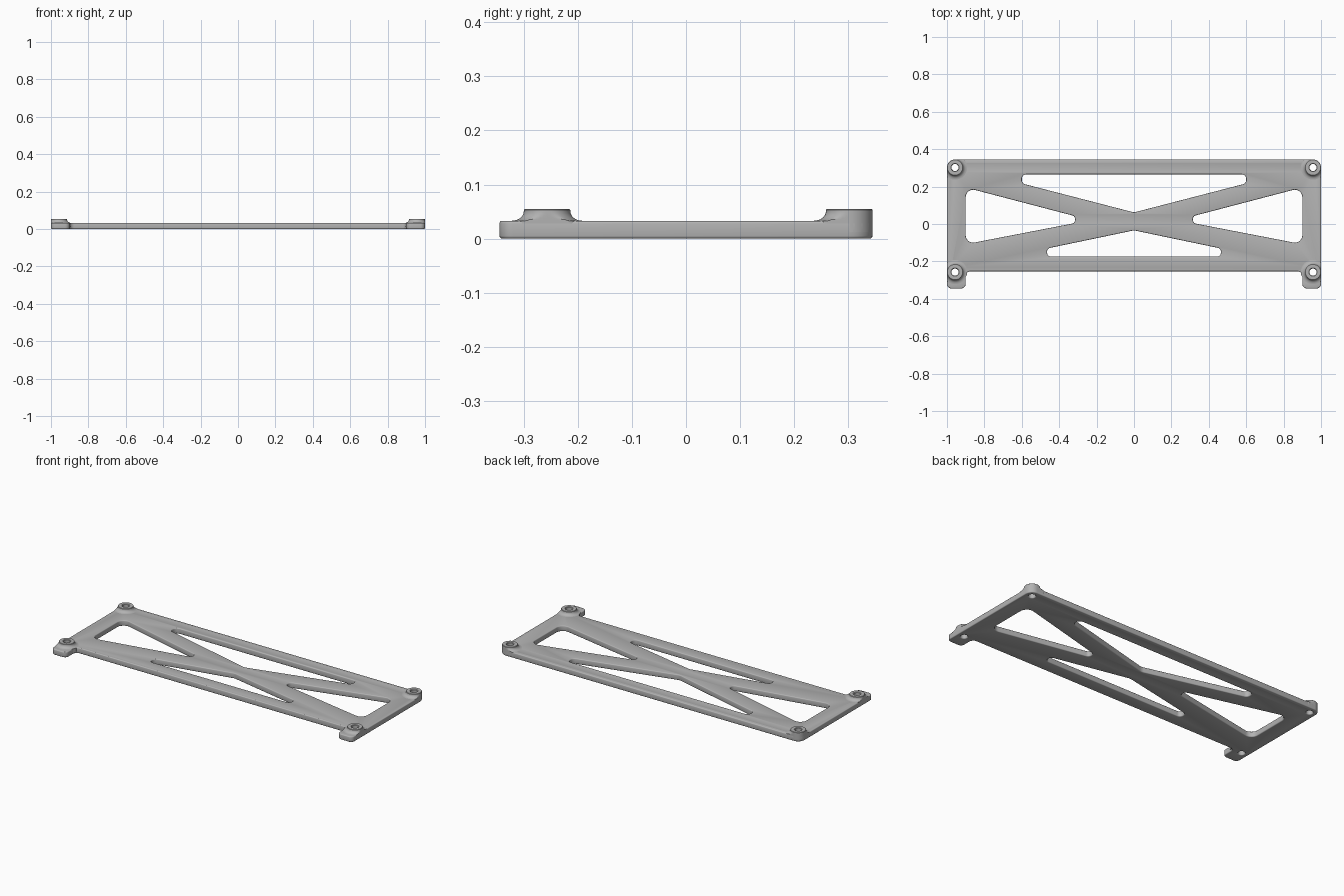
import bpy, bmesh, math
from mathutils import Vector

cube = bpy.data.objects.get("Cube")
if cube:
    bpy.data.objects.remove(cube, do_unlink=True)

THICK, EDGE, TOP = 0.033, 0.005, 0.055
HALF_Y = 0.345
BOSS_X, BOSS_R, FLARE, HOLE_R = 0.957, 0.043, 0.022, 0.019

grey = bpy.data.materials.new("grey plastic")
grey.use_nodes = True
colour = (0.45, 0.45, 0.45, 1)
grey.diffuse_color = colour
grey.node_tree.nodes["Principled BSDF"].inputs["Base Color"].default_value = colour


def finish(obj):
    """Give an object its material and smooth shading."""
    obj.data.materials.clear()
    obj.data.materials.append(grey)
    bpy.ops.object.select_all(action='DESELECT')
    obj.select_set(True)
    bpy.context.view_layer.objects.active = obj
    bpy.ops.object.shade_smooth_by_angle(angle=math.radians(35))


def rounded(corners, steps=8):
    """Replace each (x, y, radius) corner with an arc."""
    points = []
    for i, (x, y, r) in enumerate(corners):
        p = Vector((x, y))
        a = (Vector(corners[i - 1][:2]) - p).normalized()
        b = (Vector(corners[(i + 1) % len(corners)][:2]) - p).normalized()
        half = a.angle(b) / 2
        centre = p + (a + b).normalized() * (r / math.sin(half))
        start = p + a * (r / math.tan(half)) - centre
        end = p + b * (r / math.tan(half)) - centre
        sweep = start.angle_signed(end)
        for k in range(steps + 1):
            t = -sweep * k / steps
            points.append(centre + Vector((start.x * math.cos(t) - start.y * math.sin(t),
                                           start.x * math.sin(t) + start.y * math.cos(t))))
    return points


def mirrored(half):
    """Complete a symmetric outline from its +x half."""
    return half + [(-x, y, r) for x, y, r in reversed(half)]


def circle(x, y, r, n=32):
    return [Vector((x + r * math.cos(2 * math.pi * k / n),
                    y + r * math.sin(2 * math.pi * k / n))) for k in range(n)]


# Plate outline with front tabs, then the four bracing openings
outline = mirrored([(0.9, -0.253, 0.025), (0.9, -HALF_Y, 0.025),
                    (1, -HALF_Y, 0.025), (1, HALF_Y, BOSS_R)])
back_slot = mirrored([(0, 0.062, 0.05), (0.6, 0.217, 0.024), (0.6, 0.265, 0.024)])[1:]
front_slot = mirrored([(0, -0.034, 0.05), (0.465, -0.131, 0.022), (0.465, -0.174, 0.022)])[1:]
side_slot = [(0.315, 0.005, 0.021), (0.9, -0.108, 0.04),
             (0.9, 0.195, 0.04), (0.315, 0.042, 0.021)]
left_slot = [(-x, y, r) for x, y, r in side_slot]
loops = [rounded(c) for c in (outline, back_slot, front_slot, side_slot, left_slot)]

boss_spots = [(sx * BOSS_X, y) for sx in (-1, 1) for y in (-0.257, 0.302)]
loops += [circle(x, y, HOLE_R) for x, y in boss_spots]

# Plate: filled curve with softened edges
curve = bpy.data.curves.new("plate", 'CURVE')
curve.dimensions = '2D'
curve.fill_mode = 'BOTH'
curve.extrude = THICK / 2 - EDGE
curve.bevel_depth = EDGE
curve.bevel_resolution = 2
curve.offset = -EDGE
for pts in loops:
    spline = curve.splines.new('POLY')
    spline.points.add(len(pts) - 1)
    for p, q in zip(spline.points, pts):
        p.co = (q.x, q.y, 0, 1)
    spline.use_cyclic_u = True
source = bpy.data.objects.new("plate_curve", curve)
bpy.context.collection.objects.link(source)
graph = bpy.context.evaluated_depsgraph_get()
mesh = bpy.data.meshes.new_from_object(source.evaluated_get(graph))
bpy.data.objects.remove(source, do_unlink=True)
bm = bmesh.new()
bm.from_mesh(mesh)
bmesh.ops.translate(bm, vec=(0, 0, THICK / 2), verts=bm.verts)
bmesh.ops.remove_doubles(bm, verts=bm.verts, dist=0.00005)
bmesh.ops.recalc_face_normals(bm, faces=bm.faces)
bm.to_mesh(mesh)
bm.free()
mesh.name = "plate"
plate = bpy.data.objects.new("plate", mesh)
bpy.context.collection.objects.link(plate)
finish(plate)

# Boss profile: bore, flat rim, wall and a flared foot
profile = [(HOLE_R, 0.006), (HOLE_R, TOP - 0.003), (HOLE_R + 0.003, TOP),
           (BOSS_R - 0.002, TOP), (BOSS_R, TOP - 0.002)]
for k in range(7):
    t = math.pi / 2 * k / 6
    profile.append((BOSS_R + FLARE * (1 - math.cos(t)),
                    THICK + 0.018 * (1 - math.sin(t))))
profile.append((BOSS_R + FLARE, 0.012))


def boss(name, cx, cy):
    """Lathe a boss and trim its foot to the plate edge."""
    n, side, back = 48, math.copysign(1, cx), cy > 0
    bm = bmesh.new()
    rings = []
    for k in range(n):
        a = 2 * math.pi * k / n
        ring = []
        for r, z in profile:
            dx, dy = math.cos(a), math.sin(a)
            if back and dx * side >= 0 and dy >= 0:
                r = min(r, BOSS_R)
            x, y = abs(cx) + r * dx * side, cy + r * dy
            x, y = min(x, 1), min(y, HALF_Y)
            if y < -0.275:
                x = max(x, 0.9)
            ring.append(bm.verts.new((x * side, y, z)))
        rings.append(ring)
    m = len(profile)
    for k in range(n):
        a, b = rings[k], rings[(k + 1) % n]
        for j in range(m):
            i = (j + 1) % m
            bm.faces.new((a[j], b[j], b[i], a[i]))
    bmesh.ops.remove_doubles(bm, verts=bm.verts, dist=0.00005)
    bmesh.ops.recalc_face_normals(bm, faces=bm.faces)
    mesh = bpy.data.meshes.new(name)
    bm.to_mesh(mesh)
    bm.free()
    obj = bpy.data.objects.new(name, mesh)
    bpy.context.collection.objects.link(obj)
    finish(obj)


# Four mounting bosses
for x, y in boss_spots:
    boss(("back_" if y > 0 else "front_") + ("left" if x > 0 else "right") + "_boss", x, y)
